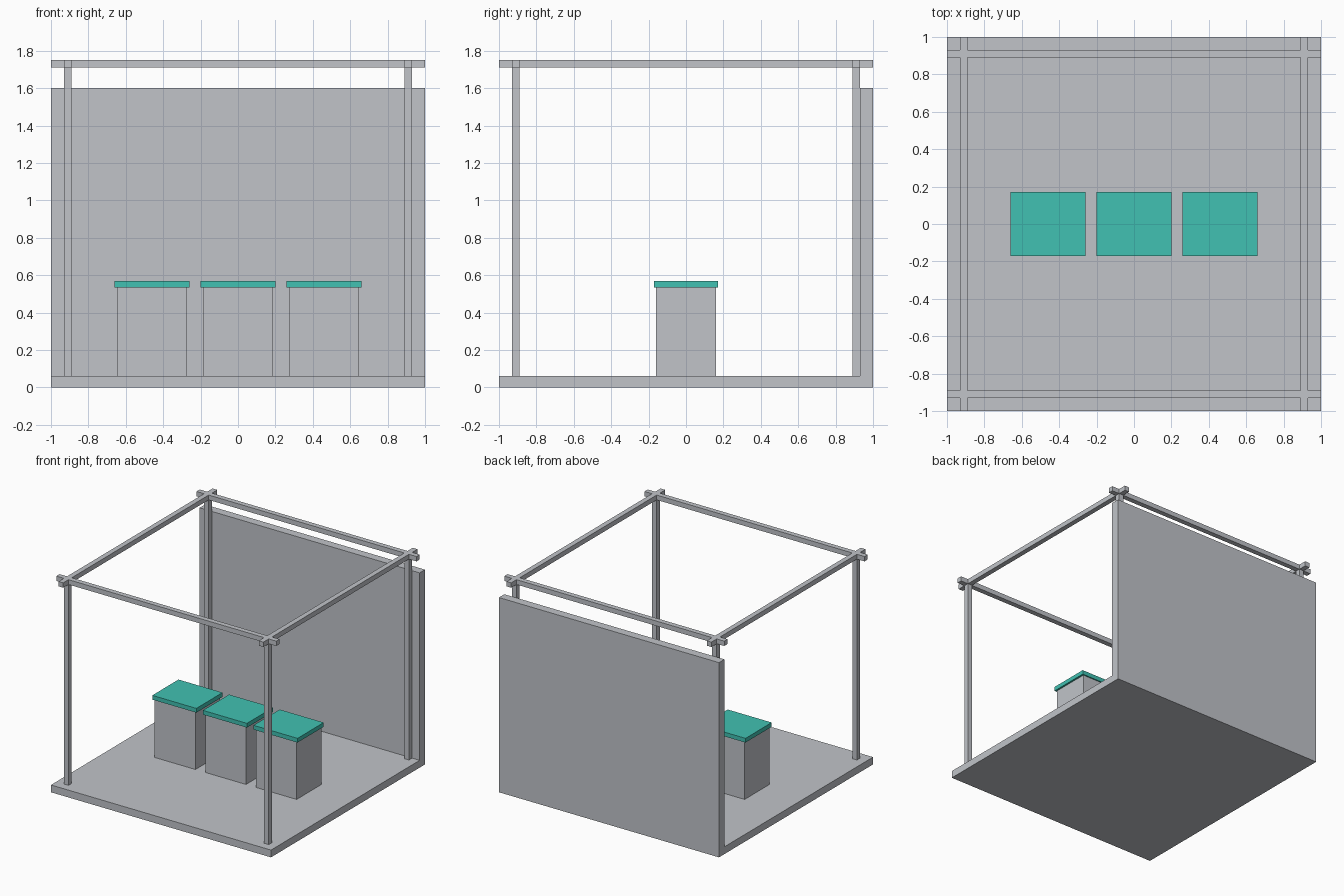
import bpy

cube = bpy.data.objects.get("Cube")
if cube:
    bpy.data.objects.remove(cube, do_unlink=True)


def make_material(name, rgb):
    mat = bpy.data.materials.new(name)
    mat.use_nodes = True
    mat.diffuse_color = (*rgb, 1)
    mat.node_tree.nodes["Principled BSDF"].inputs["Base Color"].default_value = (*rgb, 1)
    return mat


grey = make_material("light_grey", (0.533, 0.552, 0.584))
teal = make_material("teal", (0.053, 0.533, 0.445))


def box(name, low, high, mat):
    """Box spanning two opposite corners."""
    centre = [(a + b) / 2 for a, b in zip(low, high)]
    bpy.ops.mesh.primitive_cube_add(size=1, location=centre)
    obj = bpy.context.object
    obj.name = name
    obj.scale = [b - a for a, b in zip(low, high)]
    bpy.ops.object.transform_apply(location=False, rotation=False, scale=True)
    obj.data.materials.append(mat)
    return obj


FLOOR, BEAM, TOP = 0.06, 1.71, 1.75     # key heights
POST, HALF = 0.91, 0.021                # post offset and half thickness

# Floor slab and back wall
box("floor", (-1, -1, 0), (1, 1, FLOOR), grey)
box("back_wall", (-1, 0.93, FLOOR), (1, 1, 1.6), grey)

# Corner posts and crossing roof beams
for x, side in ((-POST, "right"), (POST, "left")):
    for y, end in ((-POST, "front"), (POST, "back")):
        box(f"{end}_{side}_post", (x - HALF, y - HALF, FLOOR),
            (x + HALF, y + HALF, BEAM), grey)
    box(f"{side}_beam", (x - HALF, -1, BEAM), (x + HALF, 1, TOP), grey)
for y, end in ((-POST, "front"), (POST, "back")):
    box(f"{end}_beam", (-1, y - HALF, BEAM), (1, y + HALF, TOP), grey)

# Row of counters with overhanging tops
for x, place in ((-0.46, "right"), (0, "middle"), (0.46, "left")):
    box(f"{place}_counter", (x - 0.185, -0.16, FLOOR), (x + 0.185, 0.16, 0.535), grey)
    box(f"{place}_counter_top", (x - 0.2, -0.17, 0.535), (x + 0.2, 0.17, 0.57), teal)
